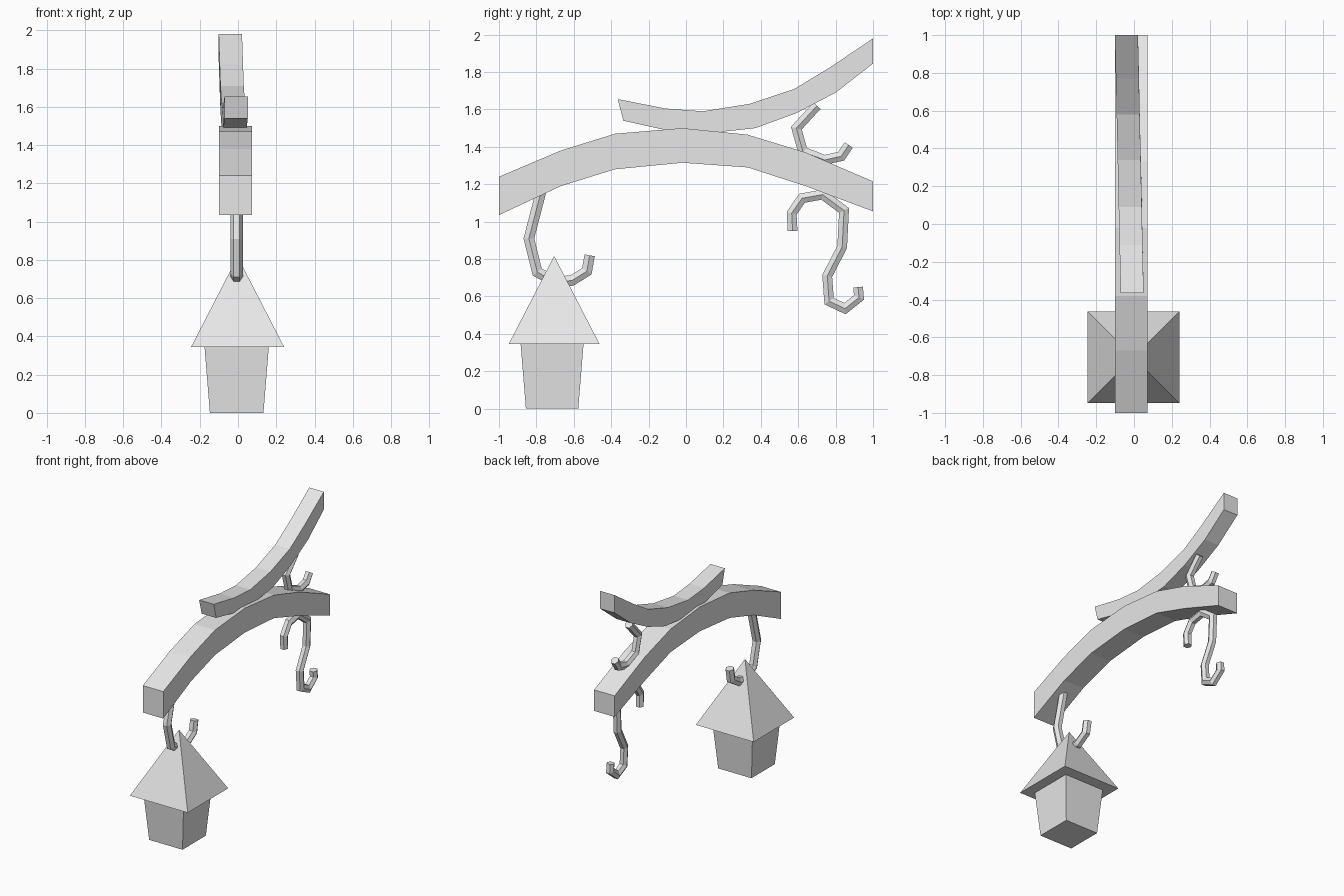
import bpy, bmesh, math
from mathutils import Vector

old = bpy.data.objects.get("Cube")
if old:
    bpy.data.objects.remove(old)

grey = bpy.data.materials.new("plain light grey")
grey.use_nodes = True
COLOUR = (0.8, 0.8, 0.8, 1)
grey.diffuse_color = COLOUR
grey.node_tree.nodes["Principled BSDF"].inputs["Base Color"].default_value = COLOUR


def loft(name, rings):
    """Skin a list of closed rings and cap both ends."""
    bm = bmesh.new()
    rows = [[bm.verts.new(p) for p in ring] for ring in rings]
    count = len(rows[0])
    for a, b in zip(rows, rows[1:]):
        for i in range(count):
            j = (i + 1) % count
            bm.faces.new((a[i], a[j], b[j], b[i]))
    bm.faces.new(rows[0][::-1])
    bm.faces.new(rows[-1])
    bmesh.ops.remove_doubles(bm, verts=bm.verts, dist=1e-5)
    bmesh.ops.recalc_face_normals(bm, faces=bm.faces)
    mesh = bpy.data.meshes.new(name)
    bm.to_mesh(mesh)
    bm.free()
    mesh.materials.append(grey)
    obj = bpy.data.objects.new(name, mesh)
    bpy.context.collection.objects.link(obj)


def beam(name, top, bottom, width, x_start, x_end):
    """Curved rectangular beam from side outlines, drifting in x along its length."""
    rings = []
    y0, y1 = top[0][0], top[-1][0]
    for (ty, tz), (by, bz) in zip(top, bottom):
        x = x_start + (x_end - x_start) * (ty - y0) / (y1 - y0)
        a, b = x - width / 2, x + width / 2
        rings.append([(a, ty, tz), (b, ty, tz), (b, by, bz), (a, by, bz)])
    loft(name, rings)


def hook(name, path, x, radius):
    """Six-sided rod swept along a path in the side plane, with mitred bends."""
    pts = [Vector(p) for p in path]
    dirs = [(b - a).normalized() for a, b in zip(pts, pts[1:])]
    rings = []
    for i, p in enumerate(pts):
        before, after = dirs[max(i - 1, 0)], dirs[min(i, len(dirs) - 1)]
        mid = (before + after).normalized()
        side = Vector((-mid.y, mid.x)) / mid.dot(before)
        ring = []
        for k in range(6):
            angle = k * math.pi / 3
            q = p + side * radius * math.sin(angle)
            ring.append((x + radius * math.cos(angle), q.x, q.y))
        rings.append(ring)
    loft(name, rings)


def square(x, y, z, half):
    return [(x - half, y - half, z), (x + half, y - half, z),
            (x + half, y + half, z), (x - half, y + half, z)]


# Arched lower beam
beam("lower_beam",
     [(-1, 1.24), (-.67, 1.38), (-.38, 1.47), (-.02, 1.5), (.33, 1.465), (.64, 1.37), (1, 1.215)],
     [(-1, 1.035), (-.67, 1.19), (-.38, 1.28), (-.02, 1.315), (.33, 1.29), (.64, 1.19), (1, 1.055)],
     .172, -.014, -.014)

# Upswept upper beam
beam("upper_beam",
     [(-.365, 1.655), (-.11, 1.605), (.09, 1.59), (.34, 1.63), (.58, 1.71), (.77, 1.825), (1, 1.98)],
     [(-.335, 1.54), (-.11, 1.49), (.14, 1.475), (.37, 1.5), (.59, 1.58), (.8, 1.69), (1, 1.845)],
     .122, -.01, -.04)

# Hooks
hook("lantern_hook",
     [(-.77, 1.18), (-.84, .91), (-.795, .73), (-.7, .68), (-.61, .685), (-.53, .735), (-.515, .82)],
     -.007, .032)
hook("hanging_hook",
     [(.57, .95), (.565, 1.045), (.62, 1.125), (.73, 1.145), (.845, 1.06), (.835, .865),
      (.755, .71), (.765, .575), (.85, .535), (.925, .595), (.92, .65)],
     -.01, .03)
hook("brace_hook",
     [(.7, 1.62), (.59, 1.5), (.625, 1.375), (.74, 1.33), (.83, 1.35), (.87, 1.41)],
     -.01, .03)

# Lantern
loft("lantern_body", [square(-.007, -.716, 0, .14), square(-.007, -.716, .345, .168)])
loft("lantern_roof", [square(-.002, -.705, .345, .243), square(-.002, -.705, .815, .001)])
